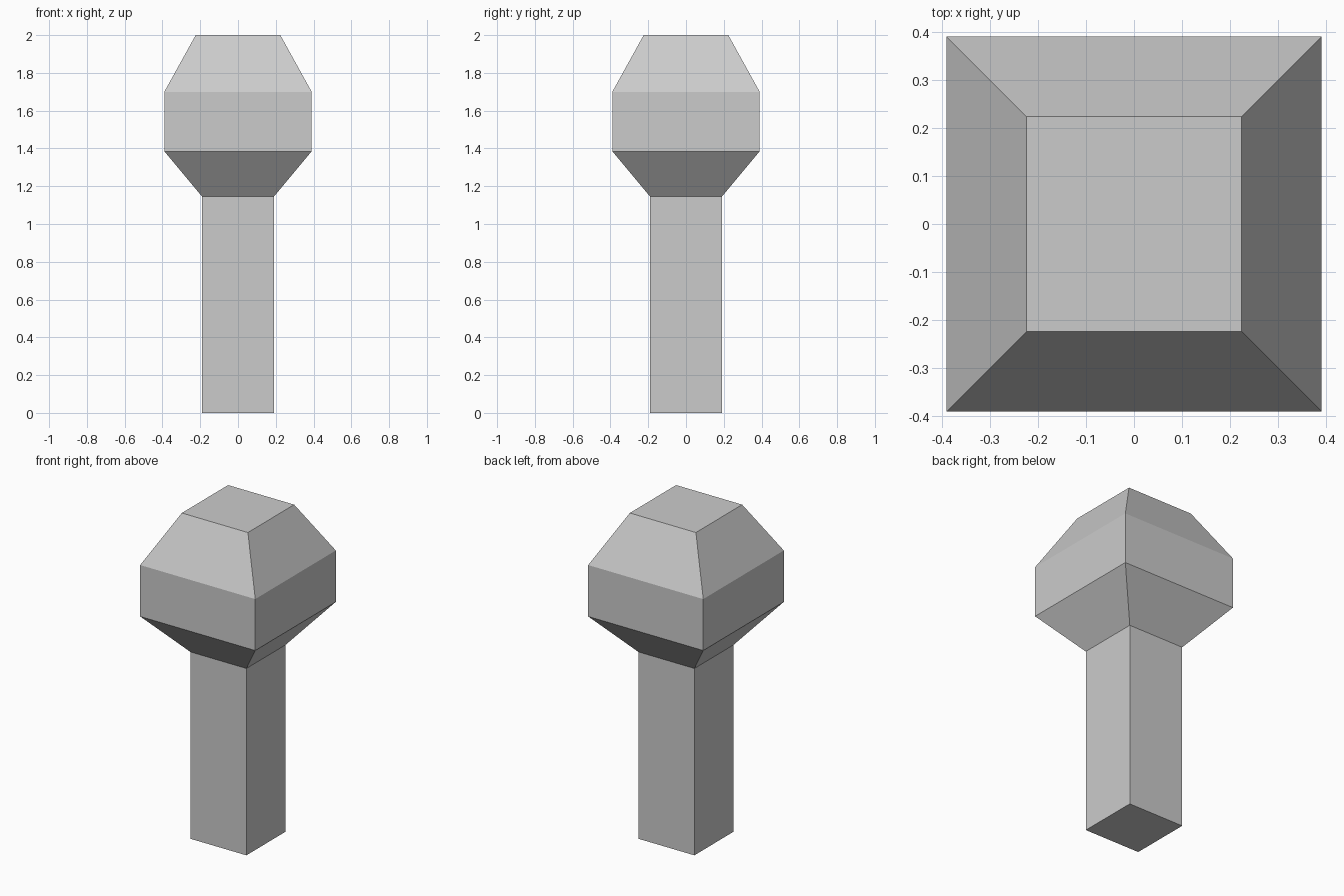
import bpy, bmesh

if "Cube" in bpy.data.objects:
    bpy.data.objects.remove(bpy.data.objects["Cube"])

# (half width, height) of each square section, bottom to top
PROFILE = [(0.19, 0.0), (0.19, 1.145), (0.39, 1.385), (0.39, 1.70), (0.224, 2.0)]


def square_loft(name, profile):
    bm = bmesh.new()
    rings = [[bm.verts.new((sx * h, sy * h, z))
              for sx, sy in ((-1, -1), (1, -1), (1, 1), (-1, 1))]
             for h, z in profile]
    for low, high in zip(rings, rings[1:]):
        for i in range(4):
            j = (i + 1) % 4
            bm.faces.new((low[i], low[j], high[j], high[i]))
    bm.faces.new(rings[0][::-1])
    bm.faces.new(rings[-1])
    mesh = bpy.data.meshes.new(name)
    bm.to_mesh(mesh)
    bm.free()
    obj = bpy.data.objects.new(name, mesh)
    bpy.context.collection.objects.link(obj)
    return obj


# Square post flaring into a chamfered block head, one closed solid
square_loft("post_with_head", PROFILE)
